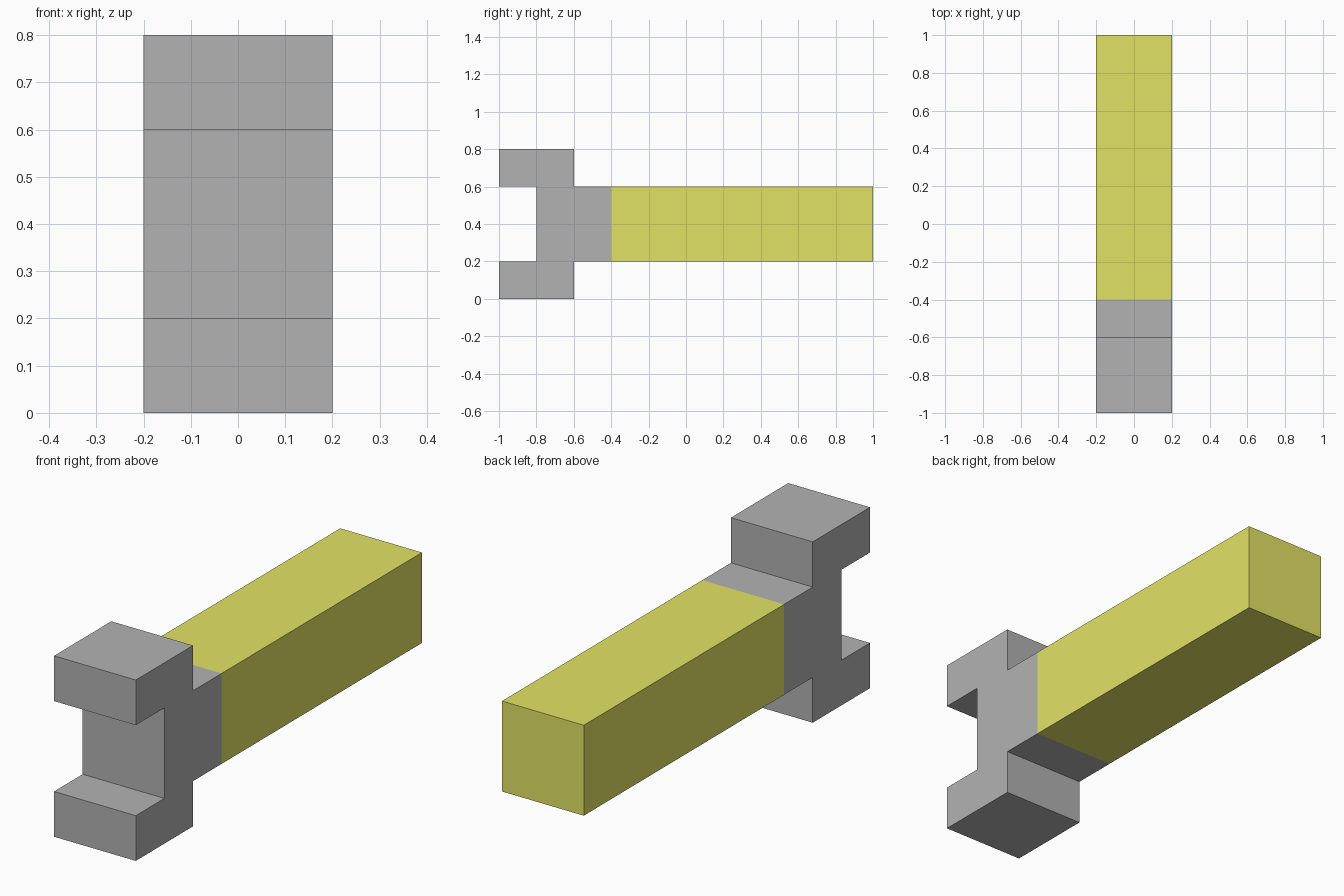
import bpy
import bmesh

if "Cube" in bpy.data.objects:
    bpy.data.objects.remove(bpy.data.objects["Cube"])

HALF_WIDTH = 0.2
JOINT_Y = -0.4


def make_material(name, rgb):
    mat = bpy.data.materials.new(name)
    mat.diffuse_color = (*rgb, 1.0)
    mat.use_nodes = True
    mat.node_tree.nodes["Principled BSDF"].inputs["Base Color"].default_value = mat.diffuse_color
    return mat


def extrude_profile(name, profile, mat):
    """Extrude a (y, z) outline across x, leaving the joint between parts open."""
    bm = bmesh.new()
    face = bm.faces.new([bm.verts.new((-HALF_WIDTH, y, z)) for y, z in profile])
    ext = bmesh.ops.extrude_face_region(bm, geom=[face], use_keep_orig=True)
    moved = [g for g in ext["geom"] if isinstance(g, bmesh.types.BMVert)]
    bmesh.ops.translate(bm, verts=moved, vec=(2 * HALF_WIDTH, 0, 0))
    bmesh.ops.recalc_face_normals(bm, faces=bm.faces[:])
    joint = [f for f in bm.faces if all(abs(v.co.y - JOINT_Y) < 1e-4 for v in f.verts)]
    bmesh.ops.delete(bm, geom=joint, context='FACES_ONLY')
    mesh = bpy.data.meshes.new(name)
    bm.to_mesh(mesh)
    bm.free()
    mesh.materials.append(mat)
    obj = bpy.data.objects.new(name, mesh)
    bpy.context.collection.objects.link(obj)
    return obj


grey = make_material("metal grey", (0.448, 0.448, 0.448))
yellow = make_material("handle yellow", (0.763, 0.763, 0.133))

# Forked head: lower half outline, mirrored about z = 0.4
lower = [(-0.8, 0.2), (-1.0, 0.2), (-1.0, 0.0), (-0.6, 0.0), (-0.6, 0.2), (JOINT_Y, 0.2)]
upper = [(y, 0.8 - z) for y, z in reversed(lower)]
extrude_profile("forked_head", lower + upper, grey)

# Long square handle
extrude_profile("handle", [(JOINT_Y, 0.2), (1.0, 0.2), (1.0, 0.6), (JOINT_Y, 0.6)], yellow)
